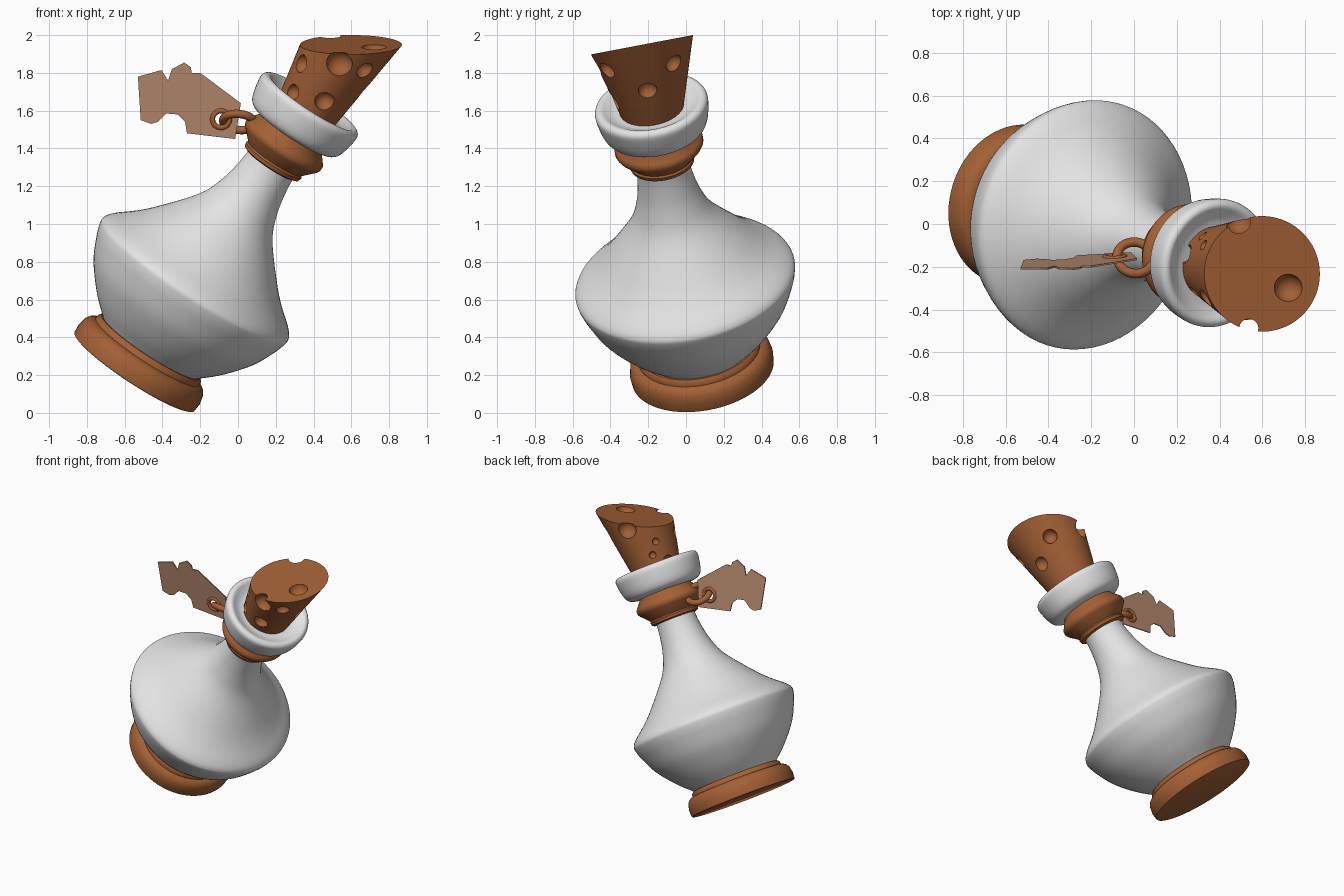
import bpy, bmesh, math
from mathutils import Vector, Matrix

if "Cube" in bpy.data.objects:
    bpy.data.objects.remove(bpy.data.objects["Cube"])

# Tilted bottle frame: base centre, axis and two cross directions
B = Vector((-0.55, 0.09, 0.216))
D = Vector((0.543, -0.16, 0.824)).normalized()
E1 = Vector((D.z, 0, -D.x)).normalized()
E2 = D.cross(E1)


def material(name, rgb):
    m = bpy.data.materials.new(name)
    m.diffuse_color = (*rgb, 1)
    m.use_nodes = True
    m.node_tree.nodes["Principled BSDF"].inputs["Base Color"].default_value = m.diffuse_color
    return m


WHITE = material("pale glass", (0.78, 0.78, 0.78))
BROWN = material("brown", (0.37, 0.118, 0.036))
TAN = material("tan paper", (0.50, 0.27, 0.165))


def finish(name, bm, mat, angle=35):
    bmesh.ops.recalc_face_normals(bm, faces=bm.faces)
    me = bpy.data.meshes.new(name)
    bm.to_mesh(me)
    bm.free()
    ob = bpy.data.objects.new(name, me)
    bpy.context.collection.objects.link(ob)
    me.materials.append(mat)
    smooth(ob, angle)
    return ob


def smooth(ob, angle=35):
    bpy.ops.object.select_all(action='DESELECT')
    ob.select_set(True)
    bpy.context.view_layer.objects.active = ob
    bpy.ops.object.shade_smooth_by_angle(angle=math.radians(angle))


def loft(name, rings, mat, angle=35):
    bm = bmesh.new()
    loops = [[bm.verts.new(p) for p in ring] for ring in rings]
    n = len(loops[0])
    for a, b in zip(loops, loops[1:]):
        for i in range(n):
            bm.faces.new((a[i], a[(i + 1) % n], b[(i + 1) % n], b[i]))
    bm.faces.new(loops[0])
    bm.faces.new(loops[-1])
    return finish(name, bm, mat, angle)


def circle(c, r, u, v, n=72):
    return [c + r * (math.cos(k * math.tau / n) * u + math.sin(k * math.tau / n) * v)
            for k in range(n)]


def lathe(name, profile, mat, angle=35):
    return loft(name, [circle(B + D * t, r, E1, E2) for t, r in profile], mat, angle)


def spline(pts, steps=5):
    out = []
    p = [pts[0]] + pts + [pts[-1]]
    for i in range(1, len(p) - 2):
        a, b, c, d = (Vector(q) for q in p[i - 1:i + 3])
        for s in range(steps):
            x = s / steps
            out.append(0.5 * (2 * b + (c - a) * x + (2 * a - 5 * b + 4 * c - d) * x * x
                              + (3 * b - a - 3 * c + d) * x ** 3))
    return out + [Vector(pts[-1])]


def cut(ob, cutter):
    m = ob.modifiers.new("cut", 'BOOLEAN')
    m.operation, m.solver, m.object = 'DIFFERENCE', 'EXACT', cutter
    bpy.context.view_layer.objects.active = ob
    bpy.ops.object.modifier_apply(modifier=m.name)
    bpy.data.objects.remove(cutter)
    smooth(ob)


def torus(name, c, normal, R, r, mat):
    bpy.ops.mesh.primitive_torus_add(
        location=c, rotation=Vector(normal).to_track_quat('Z', 'Y').to_euler(),
        major_radius=R, minor_radius=r, major_segments=32, minor_segments=12)
    ob = bpy.context.object
    ob.name = name
    ob.data.materials.append(mat)
    smooth(ob, 60)


# Foot, body, collar and lip turned around the tilted axis
lathe("foot", [(0, 0.37), (0.004, 0.38), (0.05, 0.384), (0.095, 0.374), (0.115, 0.36),
               (0.127, 0.342), (0.13, 0.328), (0.15, 0.325), (0.163, 0.312), (0.165, 0.25)],
      BROWN, 40)
lathe("bottle_body", spline([(0.14, 0.275), (0.17, 0.31), (0.26, 0.405), (0.385, 0.505),
                             (0.5, 0.562), (0.57, 0.586), (0.605, 0.585), (0.645, 0.553),
                             (0.72, 0.465), (0.81, 0.378), (0.99, 0.232), (1.12, 0.175),
                             (1.25, 0.148), (1.36, 0.14), (1.56, 0.14)]), WHITE, 60)
lathe("neck_collar", [(1.335, 0.12), (1.335, 0.155), (1.342, 0.17), (1.362, 0.175),
                      (1.372, 0.168), (1.385, 0.18), (1.435, 0.228), (1.45, 0.237),
                      (1.475, 0.237), (1.487, 0.228), (1.535, 0.19), (1.58, 0.18)], BROWN, 40)
lathe("bottle_lip", spline([(1.54, 0.15), (1.543, 0.22), (1.56, 0.262), (1.60, 0.285),
                            (1.67, 0.300), (1.71, 0.302), (1.73, 0.287), (1.732, 0.265),
                            (1.715, 0.235), (1.70, 0.2), (1.695, 0.15)], 4), WHITE, 60)

# Cork: round bottom square to the axis, top cut almost level
C0, C1 = B + D * 1.68, Vector((0.598, -0.233, 1.949))
TX, TY = Vector((1, 0, 0)), Vector((0, 1, 0.19))


def cork_point(a, h):
    a = math.radians(a)
    p = C0 + 0.168 * (math.cos(a) * E1 + math.sin(a) * E2)
    q = C1 + 0.27 * (math.cos(a) * TX + math.sin(a) * TY)
    return p.lerp(q, h)


cork = loft("cork", [[cork_point(k * 5, h) for k in range(72)]
                     for h in (-0.15, 0.0, 0.25, 0.5, 0.75, 1.0)], BROWN)

# Round pits in the cork: angle, height, radius
pits = [(-95, 0.84, 0.07), (-147, 0.72, 0.048), (-55, 0.75, 0.048), (-76, 0.27, 0.052),
        (-132, 0.2, 0.042), (0, 0.45, 0.05), (40, 0.7, 0.05), (110, 0.9, 0.065),
        (150, 0.65, 0.025), (135, 0.35, 0.025), (165, 0.12, 0.045)]
spots = [(cork_point(a, h), r) for a, h, r in pits] + [(Vector((0.72, -0.3, 1.945)), 0.066)]
bm = bmesh.new()
for p, r in spots:
    bmesh.ops.create_uvsphere(bm, u_segments=24, v_segments=14, radius=r,
                              matrix=Matrix.Translation(p))
cut(cork, finish("pit_cutter", bm, BROWN))

# Torn paper tag, slightly leaning
outline = [(-0.53, 1.78), (-0.405, 1.815), (-0.37, 1.76), (-0.35, 1.82), (-0.285, 1.855),
           (-0.25, 1.83), (-0.245, 1.80), (-0.20, 1.80), (0.015, 1.64), (-0.015, 1.45),
           (-0.27, 1.48), (-0.28, 1.54), (-0.32, 1.58), (-0.38, 1.585), (-0.425, 1.54),
           (-0.46, 1.53), (-0.515, 1.55)]


def tag_y(x, z):
    return -0.177 + 0.04 * (x + 0.25) - 0.16 * (z - 1.65)


bm = bmesh.new()
f = bm.faces.new([bm.verts.new((x, tag_y(x, z) - 0.004, z)) for x, z in outline])
new = bmesh.ops.extrude_face_region(bm, geom=[f])
bmesh.ops.translate(bm, vec=(0, 0.008, 0),
                    verts=[g for g in new["geom"] if isinstance(g, bmesh.types.BMVert)])
tag = finish("paper_tag", bm, TAN)
eye = Vector((-0.09, tag_y(-0.09, 1.555), 1.555))
bm = bmesh.new()
bmesh.ops.create_cone(bm, cap_ends=True, segments=28, radius1=0.045, radius2=0.045, depth=0.2,
                      matrix=Matrix.Translation(eye) @ Matrix.Rotation(math.pi / 2, 4, 'X'))
cut(tag, finish("hole_cutter", bm, TAN))

# Eyelet and the link that ties the tag to the collar
torus("tag_eyelet", eye, (-0.04, 1, 0.16), 0.045, 0.014, BROWN)
torus("tag_link", (0.005, -0.158, 1.54), (0.1, 0.5, 0.86), 0.085, 0.022, BROWN)
